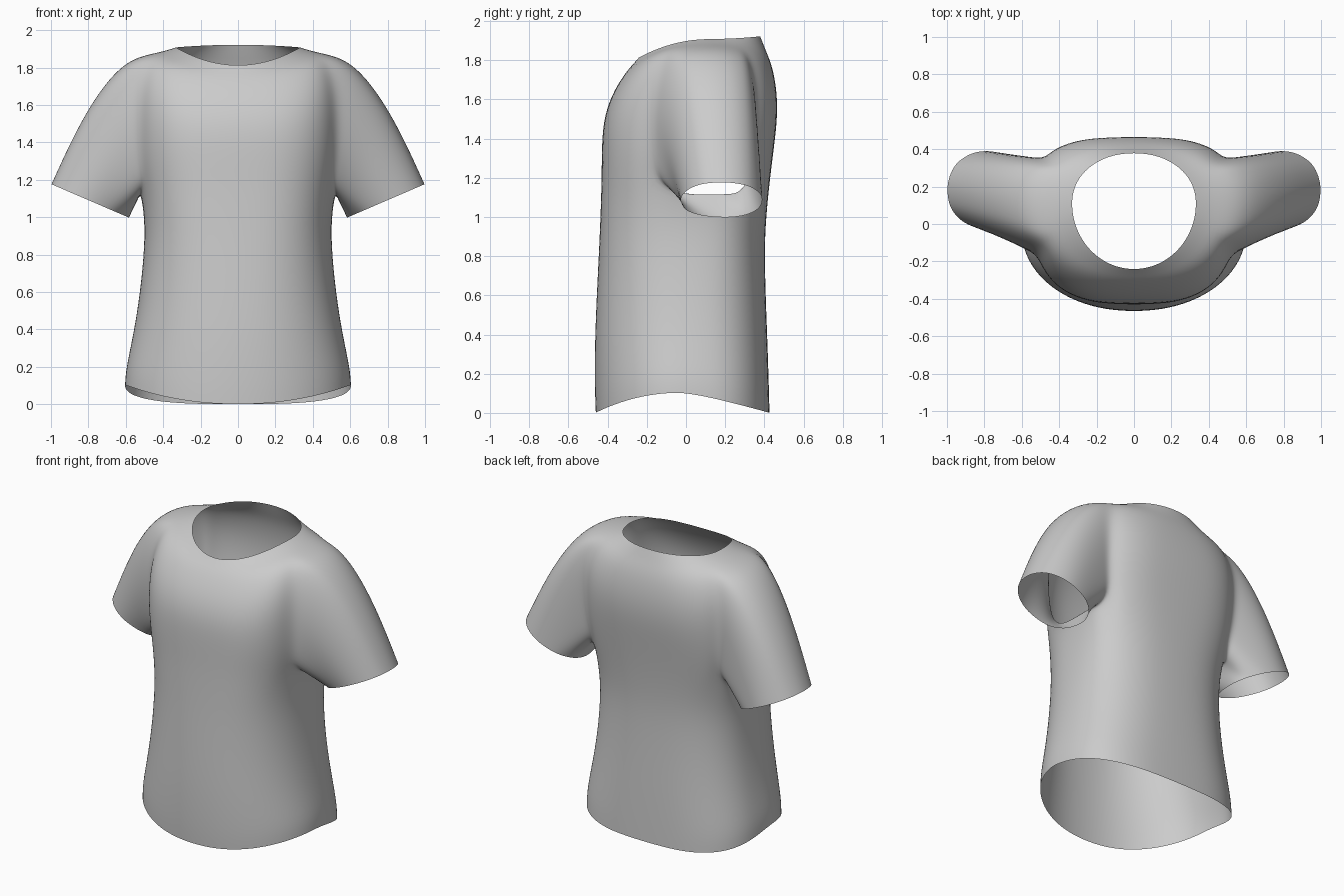
import bpy, bmesh
from math import sin, cos, pi, atan2
from mathutils import Vector

if "Cube" in bpy.data.objects:
    bpy.data.objects.remove(bpy.data.objects["Cube"])

# Torso rows from hem to neck:
# half width, front y, side y, back y, front z, side z, back z, front / back squareness
ROWS = [
    (.607, -.463, -.01, .428, .00, .105, .00, 2.15, 2.9),
    (.603, -.468, -.01, .425, .12, .190, .12, 2.15, 2.9),
    (.562, -.468, .00, .418, .35, .370, .35, 2.2, 2.7),
    (.525, -.458, .02, .408, .60, .600, .60, 2.3, 2.6),
    (.502, -.445, .05, .402, .85, .840, .85, 2.5, 2.6),
    (.502, -.438, .08, .412, 1.02, 1.00, 1.02, 2.7, 2.7),
    (.522, -.433, .11, .428, 1.18, 1.13, 1.18, 2.8, 2.8),
    (.545, -.432, .11, .448, 1.34, 1.32, 1.34, 2.9, 3.0),
    (.550, -.425, .10, .468, 1.49, 1.54, 1.50, 2.9, 3.1),
    (.540, -.383, .10, .466, 1.62, 1.73, 1.64, 2.8, 3.0),
    (.500, -.315, .09, .442, 1.73, 1.868, 1.77, 2.5, 2.6),
    (.410, -.275, .10, .408, 1.775, 1.885, 1.85, 2.2, 2.3),
    (.333, -.243, .11, .380, 1.812, 1.908, 1.922, 2.0, 2.1),
]
COLS = 16              # columns from front centre to back centre
R0, R1 = 6, 10         # armhole rows
J0, J1 = 6, 11         # armhole columns


def torso_point(r, j):
    a, yf, yc, yb, zf, zs, zb, nf, nb = ROWS[r]
    t = -pi / 2 + pi * j / COLS
    s, c = sin(t), max(0.0, cos(t))
    if j in (0, COLS):
        c = 0.0
    n, y_end, z_end = (nf, yf, zf) if s < 0 else (nb, yb, zb)
    flat = .8 if r < 2 and s > 0 else 2      # back hem hangs flat
    return Vector((a * c ** (2 / n),
                   yc + (y_end - yc) * abs(s) ** (2 / n),
                   zs + (z_end - zs) * abs(s) ** flat))


bm = bmesh.new()

# Half of the body, leaving the armhole open
grid = [[bm.verts.new(torso_point(r, j)) for j in range(COLS + 1)] for r in range(len(ROWS))]
for j in (J0, J1):                           # round the armpit corners
    grid[R0][j].co.z += .07
for r in range(len(ROWS) - 1):
    for j in range(COLS):
        if not (R0 <= r < R1 and J0 <= j < J1):
            bm.faces.new((grid[r][j], grid[r][j + 1], grid[r + 1][j + 1], grid[r + 1][j]))

# Sleeve grown from the armhole edge to the cuff
hole = ([grid[R0][j] for j in range(J0, J1)] + [grid[r][J1] for r in range(R0, R1)]
        + [grid[R1][j] for j in range(J1, J0, -1)] + [grid[r][J0] for r in range(R1, R0, -1)])
loops = [hole]
STEPS = 5
for k in range(1, STEPS + 1):
    t = k / STEPS
    loop = []
    for v in hole:
        p = v.co
        phi = atan2((p.z - 1.49) / .36, (p.y - .06) / .24)
        q = Vector((.787 + .216 * sin(phi), .18 + .216 * cos(phi), 1.086 + .093 * sin(phi)))
        w = max(0.0, (p.z - 1.13) / .74) ** 2
        mid = (p + q) / 2 + w * Vector((-.03, 0, .33))
        loop.append(bm.verts.new(p * (1 - t) ** 2 + mid * 2 * t * (1 - t) + q * t * t))
    loops.append(loop)
n = len(hole)
for a, b in zip(loops, loops[1:]):
    for i in range(n):
        m = (i + 1) % n
        bm.faces.new((a[i], a[m], b[m], b[i]))

bmesh.ops.delete(bm, geom=[v for v in bm.verts if not v.link_faces], context='VERTS')
bmesh.ops.recalc_face_normals(bm, faces=bm.faces)
for f in bm.faces:
    f.smooth = True

mesh = bpy.data.meshes.new("short_sleeved_shirt")
bm.to_mesh(mesh)
bm.free()
shirt = bpy.data.objects.new("short_sleeved_shirt", mesh)
bpy.context.collection.objects.link(shirt)

# Mirror the half and smooth the cloth
mirror = shirt.modifiers.new("mirror", 'MIRROR')
mirror.use_clip = True
mirror.merge_threshold = .001
sub = shirt.modifiers.new("smooth", 'SUBSURF')
sub.levels = sub.render_levels = 2
